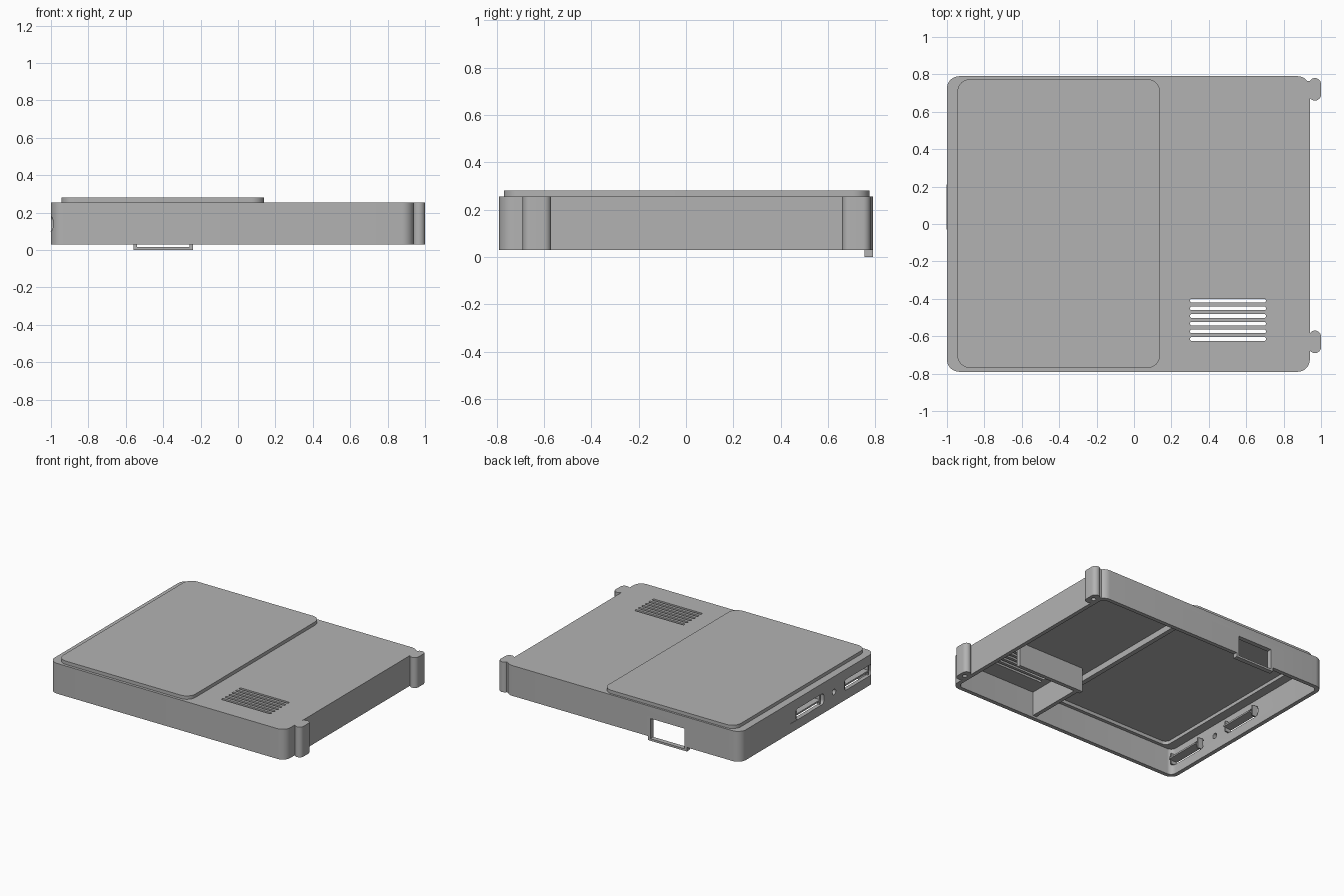
import bpy, bmesh, math

cube = bpy.data.objects.get("Cube")
if cube:
    bpy.data.objects.remove(cube, do_unlink=True)

grey = bpy.data.materials.new("plain grey")
grey.use_nodes = True
colour = (0.45, 0.45, 0.45, 1)
grey.diffuse_color = colour
for node in grey.node_tree.nodes:
    if node.type == "BSDF_PRINCIPLED":
        node.inputs["Base Color"].default_value = colour

WALL = 0.03
BOTTOM, TOP, RAISED = 0.03, 0.255, 0.28
CEILING = TOP - WALL


def prism(name, u, v, w, r=0, axis="z", seg=8):
    """Rounded rectangle u by v, extruded over w along the axis."""
    pts = []
    if r:
        corners = [(u[1] - r, v[1] - r), (u[0] + r, v[1] - r),
                   (u[0] + r, v[0] + r), (u[1] - r, v[0] + r)]
        for i, (cu, cv) in enumerate(corners):
            for k in range(seg + 1):
                a = math.pi / 2 * (i + k / seg)
                pts.append((cu + r * math.cos(a), cv + r * math.sin(a)))
    else:
        pts = [(u[1], v[1]), (u[0], v[1]), (u[0], v[0]), (u[1], v[0])]
    place = {"z": lambda a, b, c: (a, b, c), "x": lambda a, b, c: (c, a, b)}[axis]
    bm = bmesh.new()
    face = bm.faces.new([bm.verts.new(place(a, b, w[0])) for a, b in pts])
    new = bmesh.ops.extrude_face_region(bm, geom=[face])["geom"]
    shift = place(0, 0, w[1] - w[0])
    bmesh.ops.translate(bm, vec=shift, verts=[g for g in new if isinstance(g, bmesh.types.BMVert)])
    bmesh.ops.remove_doubles(bm, verts=bm.verts, dist=1e-5)
    bmesh.ops.recalc_face_normals(bm, faces=bm.faces)
    mesh = bpy.data.meshes.new(name)
    bm.to_mesh(mesh)
    bm.free()
    mesh.materials.append(grey)
    ob = bpy.data.objects.new(name, mesh)
    bpy.context.collection.objects.link(ob)
    return ob


def combine(target, tool, operation):
    """Apply a boolean and delete the tool."""
    mod = target.modifiers.new("combine", "BOOLEAN")
    mod.operation, mod.object, mod.solver = operation, tool, "EXACT"
    bpy.context.view_layer.update()
    graph = bpy.context.evaluated_depsgraph_get()
    mesh = bpy.data.meshes.new_from_object(target.evaluated_get(graph))
    target.modifiers.clear()
    target.data = mesh
    bpy.data.objects.remove(tool, do_unlink=True)


def add(ob, *args, **kw):
    combine(ob, prism("addition", *args, **kw), "UNION")


def cut(ob, *args, **kw):
    combine(ob, prism("cutter", *args, **kw), "DIFFERENCE")


# Case with raised pad and two hinge lugs
case = prism("case_shell", (-1, 0.94), (-0.79, 0.79), (BOTTOM, TOP), 0.065)
add(case, (-0.945, 0.14), (-0.77, 0.775), (0.2, RAISED), 0.07)
LUGS = ((-0.69, -0.57), (0.66, 0.78))
for lo, hi in LUGS:
    add(case, (0.89, 0.955), (lo + 0.015, hi - 0.015), (BOTTOM, TOP))
    add(case, (0.935, 1.0), (lo, hi), (BOTTOM, TOP), 0.032)

# Hollow underside, with a deeper pocket under the raised pad
cut(case, (-1 + WALL, 0.94 - WALL), (-0.79 + WALL, 0.79 - WALL), (-0.1, CEILING), 0.04)
cut(case, (-0.9, 0.105), (-0.735, 0.74), (0.15, RAISED - WALL), 0.04)
for lo, hi in LUGS:
    mid = (lo + hi) / 2
    cut(case, (0.944, 0.976), (mid - 0.016, mid + 0.016), (-0.1, 0.15), 0.0159)

# Cooling vents
for i in range(6):
    y = -0.41 - i * 0.041
    cut(case, (0.3, 0.705), (y - 0.01, y + 0.01), (0.1, 0.4), 0.008, seg=4)

# Rear port frame hanging below the rim, then its window
add(case, (-0.56, -0.24), (0.755, 0.79), (0.0, 0.18))
cut(case, (-0.54, -0.26), (0.7, 0.9), (0.015, 0.165))

# Side ports and round hole
SLOTS = ((-0.19, 0.14), (-0.76, -0.43))
for lo, hi in SLOTS:
    cut(case, (lo, hi), (0.1, 0.18), (-1.1, -0.95), 0.025, axis="x")
cut(case, (-0.33, -0.29), (0.12, 0.16), (-1.1, -0.95), 0.0199, axis="x")

# Thin lip beside the side port
prism("port_lip", (-0.03, 0.21), (0.095, 0.1), (-1.003, -0.98), axis="x")

# Connector trays behind the side ports
for i, (lo, hi) in enumerate(SLOTS):
    prism(f"port_tray_{i}", (lo + 0.03, hi - 0.03), (0.125, 0.137), (-0.99, -0.92), axis="x")
    for y in (lo + 0.02, hi - 0.03):
        prism(f"port_cheek_{i}", (y, y + 0.01), (0.1, 0.18), (-0.985, -0.94), axis="x")

# Inner rib and fan duct walls
prism("ceiling_rib", (0.105, 0.14), (-0.765, 0.765), (0.18, 0.235))
prism("duct_back_wall", (0.2, 0.75), (-0.33, -0.3), (0.045, 0.235))
prism("duct_side_wall", (0.22, 0.25), (-0.765, -0.3), (0.045, 0.235))

# Smooth corners, sharp edges
bpy.ops.object.select_all(action="DESELECT")
case.select_set(True)
bpy.context.view_layer.objects.active = case
bpy.ops.object.shade_smooth_by_angle(angle=math.radians(30))
